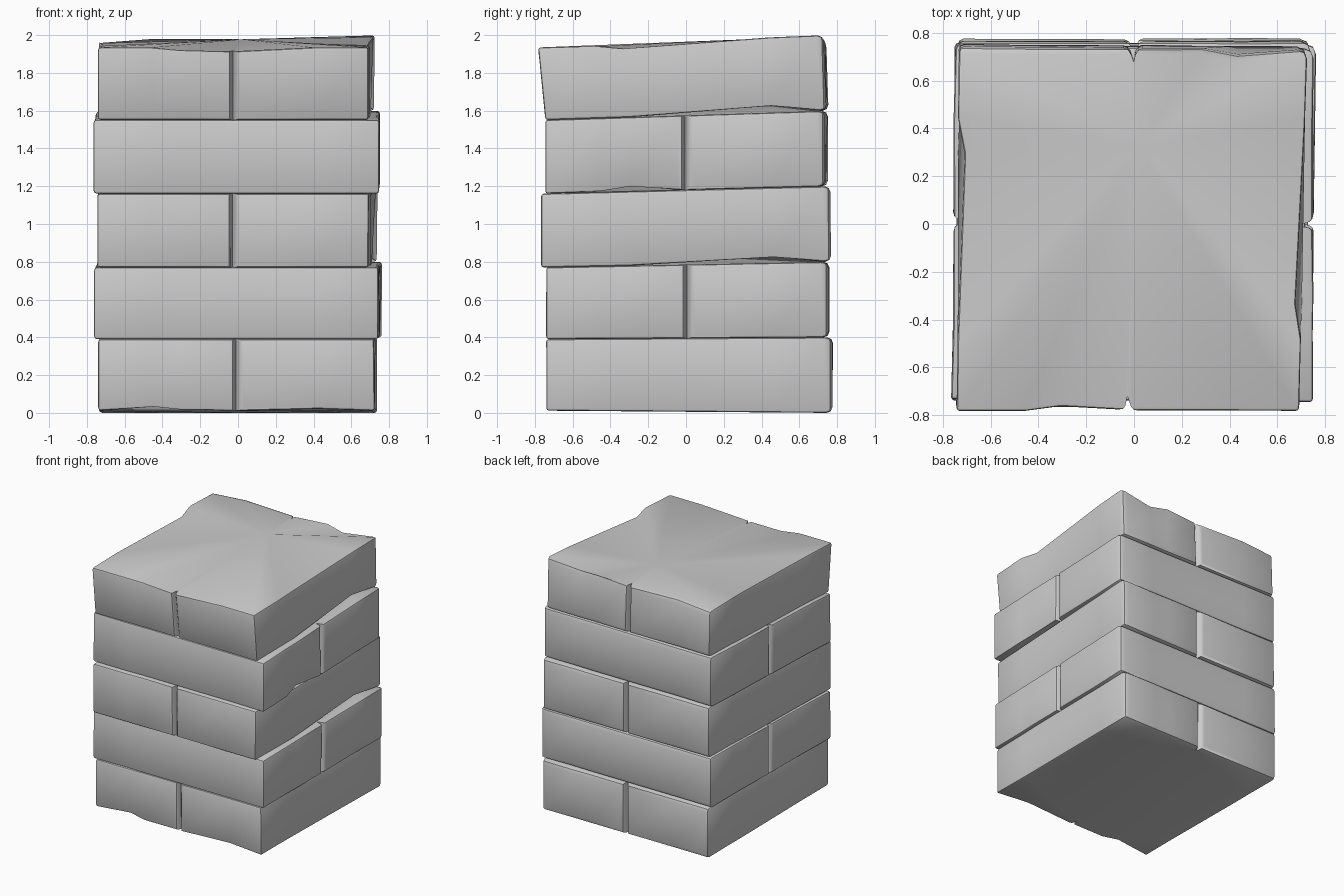
import bpy, bmesh, random
from mathutils import Vector

if "Cube" in bpy.data.objects:
    bpy.data.objects.remove(bpy.data.objects["Cube"])

random.seed(4)

# Heights of the bed joints: (at the front, at the back)
BEDS = [(0.012, 0.0), (0.39, 0.40), (0.77, 0.80), (1.16, 1.20), (1.55, 1.60), (1.935, 1.99)]

# Plan corners of each course: front left, front right, back right, back left
PLANS = [
    [(-.74, -.74), (.725, -.74), (.737, .78), (-.74, .775)],
    [(-.762, -.74), (.745, -.74), (.762, .755), (-.752, .76)],
    [(-.745, -.767), (.695, -.767), (.74, .768), (-.74, .765)],
    [(-.765, -.737), (.752, -.745), (.752, .74), (-.752, .752)],
    [(-.742, -.745), (.695, -.745), (.725, .748), (-.735, .755)],
]

# Worn spots: (course, side, position along side, top?) -> (inset, z shift)
CHIPS = {
    (4, 1, .8, False): (.03, .03), (2, 1, .8, False): (.03, .025),
    (3, 1, .3, False): (.03, .02), (0, 0, .8, False): (.02, .01),
    (4, 1, .3, True): (.03, -.02), (4, 3, .3, True): (.03, -.02),
    (4, 0, .3, True): (.02, -.012), (1, 3, .8, True): (.02, -.01),
    (0, 0, .2, False): (.02, .015), (4, 2, .2, True): (.03, -.02),
}
CORNER_SOFT = [.25, .3, 1.0, .5]      # edge wear at each plan corner
SIDE_SOFT = [.3, .3, .7, .35]         # edge wear along each side


def bed_height(i, x, y):
    front, back = BEDS[i]
    z = front + (back - front) * (y + .77) / 1.54
    return z + (.013 * x / .75 * (y + .8) / 1.6 if i == 5 else 0)


def build_course(c):
    jointed = (0, 2) if c % 2 == 0 else (1, 3)
    plan = [Vector(p) for p in PLANS[c]]
    bm = bmesh.new()
    low, high, kinds = [], [], []     # kinds: (side, soft upright edge, notch floor?)

    def add(side, p, n, t, soft, floor=False):
        pair = []
        for top in (False, True):
            inset, dz = CHIPS.get((c, side, t, top), (random.uniform(0, .006), 0))
            q = p + n * inset
            if c == 4 and top:        # top course leans towards the front
                q.y -= .038 if q.y < 0 else .012
                if floor or soft == .5:
                    dz -= .02
            z = bed_height(c + top, q.x, q.y) + dz
            pair.append(bm.verts.new((q.x, q.y, z)))
        low.append(pair[0])
        high.append(pair[1])
        kinds.append((side, soft, floor))

    for s in range(4):
        a, b = plan[s], plan[(s + 1) % 4]
        d = (b - a).normalized()
        n = Vector((-d.y, d.x))       # points inwards
        add(s, a, n, 0, CORNER_SOFT[s])
        for t in (.2, .3):
            add(s, a.lerp(b, t), n, t, 0)
        if s in jointed:              # open upright joint between two bricks
            m = a.lerp(b, .5)
            add(s, m - d * .017, n, .49, .5)
            add(s, m - d * .004 + n * .06, n, .5, 0, True)
            add(s, m + d * .017, n, .51, .5)
        add(s, a.lerp(b, .8), n, .8, 0)

    # Upright faces and caps
    count = len(low)
    for i in range(count):
        j = (i + 1) % count
        bm.faces.new((low[i], low[j], high[j], high[i]))
    cap = bm.faces.new(high)
    bm.faces.new(low[::-1])

    # Edge wear through bevel weights
    wear = bm.edges.layers.float.new("bevel_weight_edge")
    for i in range(count):
        j = (i + 1) % count
        side, soft, floor = kinds[i]
        bm.edges.get((low[i], high[i]))[wear] = soft
        if not floor and not kinds[j][2]:
            for ring in (low, high):
                bm.edges.get((ring[i], ring[j]))[wear] = SIDE_SOFT[side]

    me = bpy.data.meshes.new("brick_course")
    bm.to_mesh(me)
    bm.free()
    ob = bpy.data.objects.new("brick_course_%d" % (c + 1), me)
    bpy.context.collection.objects.link(ob)
    bpy.ops.object.select_all(action='DESELECT')
    bpy.context.view_layer.objects.active = ob
    ob.select_set(True)
    mod = ob.modifiers.new("worn_edges", 'BEVEL')
    mod.limit_method = 'WEIGHT'
    mod.width = .045
    mod.segments = 2
    bpy.ops.object.modifier_apply(modifier=mod.name)

    # Gently crowned top surface on the last course
    if c == 4:
        bm = bmesh.new()
        bm.from_mesh(me)
        face = max((f for f in bm.faces if f.normal.z > .8), key=lambda f: f.calc_area())
        centre = bmesh.ops.poke(bm, faces=[face])["verts"][0]
        centre.co = (.02, .33, 1.978)
        bm.to_mesh(me)
        bm.free()
    bpy.ops.object.shade_smooth_by_angle(angle=.6)


for course in range(5):
    build_course(course)
